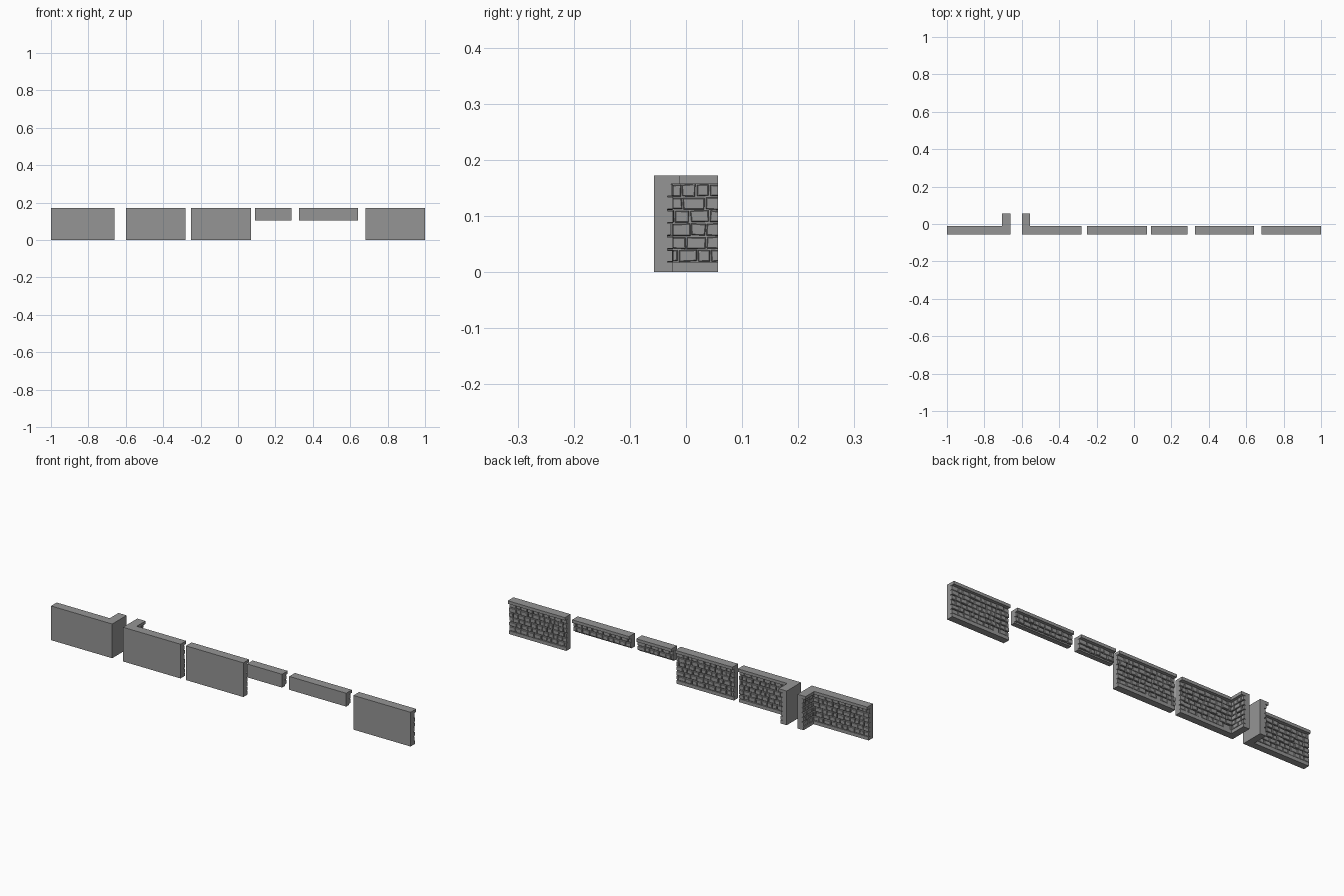
import bpy, bmesh, random
from mathutils import Vector

cube = bpy.data.objects.get("Cube")
if cube:
    bpy.data.objects.remove(cube, do_unlink=True)

random.seed(7)
TOP, CAP_Z, PLINTH_Z = 0.172, 0.157, 0.017      # heights of the wall bands
CAP_D, PLINTH_D, CORE_D = 0.045, 0.034, 0.024   # depths of the wall bands
FRONT, REAR = -0.057, 0.057
COURSE = (CAP_Z - PLINTH_Z) / 6
GAP = 0.003

stone = bpy.data.materials.new("grey stone")
stone.use_nodes = True
color = (0.30, 0.30, 0.30, 1)
stone.diffuse_color = color
stone.node_tree.nodes["Principled BSDF"].inputs["Base Color"].default_value = color


def finish(bm, name):
    bmesh.ops.recalc_face_normals(bm, faces=bm.faces)
    mesh = bpy.data.meshes.new(name)
    bm.to_mesh(mesh)
    bm.free()
    mesh.materials.append(stone)
    bpy.context.collection.objects.link(bpy.data.objects.new(name, mesh))


def wall_core(name, plan, profile):
    """Sweep a (depth, height) profile along plan stations with mitred corners."""
    bm = bmesh.new()
    rings = []
    for (x, y), (mx, my) in plan:
        rings.append([bm.verts.new((x + d * mx, y + d * my, z)) for d, z in profile])
    n = len(profile)
    for a, b in zip(rings, rings[1:]):
        for i in range(n):
            j = (i + 1) % n
            bm.faces.new((a[i], a[j], b[j], b[i]))
    bm.faces.new(rings[0])
    bm.faces.new(rings[-1])
    finish(bm, name)


def add_brick(bm, place, u0, u1, z0, z1, length):
    """One rough block: tapered face with uneven corners."""
    depth = random.uniform(0.030, 0.035)

    def rough():
        return random.uniform(-0.0012, 0.0012)

    corners = [(u0, z0, 1, 1), (u1, z0, -1, 1), (u1, z1, -1, -1), (u0, z1, 1, -1)]
    rings = [[], [], []]
    for u, z, su, sz in corners:
        at_end = u < 0.0001 or u > length - 0.0001
        if not at_end:
            u += rough()
        z += rough()
        for ring, inset, d in zip(rings, (0, 0, 0.0015),
                                  (CORE_D - 0.002, depth - 0.0015, depth)):
            shift = 0 if at_end else su * inset
            ring.append(bm.verts.new(place(u + shift, d, z + sz * inset)))
    for a, b in zip(rings, rings[1:]):
        for i in range(4):
            j = (i + 1) % 4
            bm.faces.new((a[i], a[j], b[j], b[i]))
    bm.faces.new(rings[0])
    bm.faces.new(rings[-1])


def brickwork(name, start, along, normal, length, courses):
    """Staggered courses of blocks, counted down from the cap."""
    bm = bmesh.new()
    start, along, normal = (Vector((*v, 0)) for v in (start, along, normal))

    def place(u, d, z):
        return start + along * u + normal * d + Vector((0, 0, z))

    for row in range(courses):
        z1 = CAP_Z - row * COURSE - GAP / 2
        z0 = z1 - COURSE + GAP
        u = 0.0
        width = random.uniform(0.010, 0.030)
        while u < length:
            end = u + width
            if length - end < 0.010:
                end = length
            add_brick(bm, place, u, end, z0, z1, length)
            u = end + GAP if end < length else length
            width = random.uniform(0.020, 0.038)
    finish(bm, name)


full = [(0, 0), (PLINTH_D, 0), (PLINTH_D, PLINTH_Z), (CORE_D, PLINTH_Z),
        (CORE_D, CAP_Z), (CAP_D, CAP_Z), (CAP_D, TOP), (0, TOP)]
LOW = 0.105
short = [(0, LOW), (CORE_D, LOW), (CORE_D, CAP_Z),
         (CAP_D, CAP_Z), (CAP_D, TOP), (0, TOP)]

# Straight walls and the two short lintel walls
straight = [("middle_wall", -0.25, 0.07, full, 6),
            ("small_lintel", 0.09, 0.285, short, 2),
            ("long_lintel", 0.325, 0.642, short, 2),
            ("end_wall", 0.682, 1.0, full, 6)]
for name, x0, x1, profile, courses in straight:
    wall_core(name, [((x0, FRONT), (0, 1)), ((x1, FRONT), (0, 1))], profile)
    brickwork(name + "_bricks", (x0, FRONT), (1, 0), (0, 1), x1 - x0, courses)

# Corner walls, each with a return leg going back; side is the leg's inward direction
for name, corner_x, end_x, side in [("right_corner", -0.66, -1.0, -1),
                                    ("left_corner", -0.60, -0.28, 1)]:
    wall_core(name, [((end_x, FRONT), (0, 1)),
                     ((corner_x, FRONT), (side, 1)),
                     ((corner_x, REAR), (side, 0))], full)
    brickwork(name + "_wall_bricks", (end_x, FRONT), (-side, 0), (0, 1),
              abs(end_x - corner_x) - CORE_D, 6)
    brickwork(name + "_leg_bricks", (corner_x, REAR), (0, -1), (side, 0),
              REAR - FRONT - CORE_D, 6)
